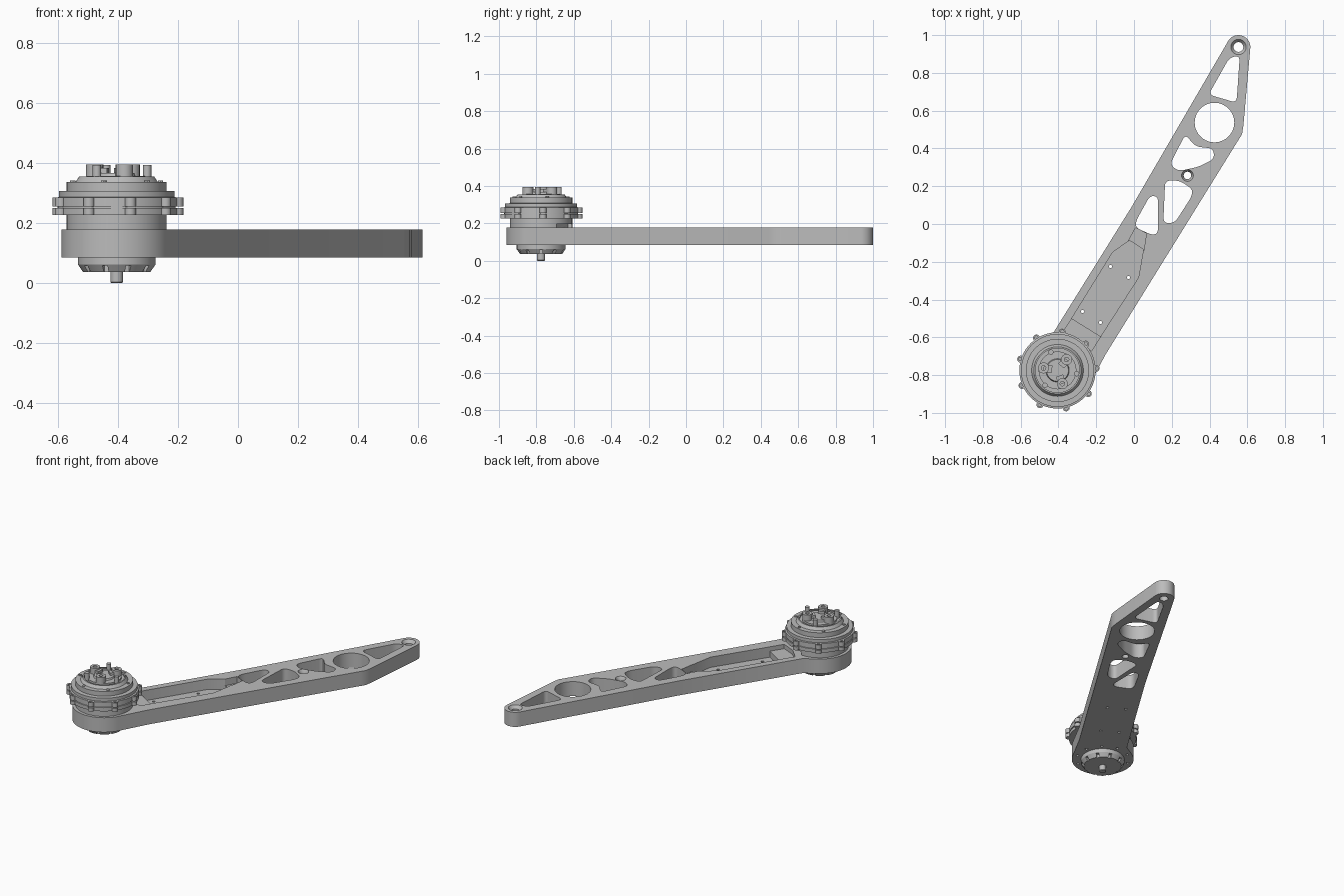
import bpy, bmesh
from math import radians, cos, sin, tau
from mathutils import Vector

cube = bpy.data.objects.get("Cube")
if cube:
    bpy.data.objects.remove(cube, do_unlink=True)

grey = bpy.data.materials.new("machined_grey")
grey.use_nodes = True
grey.diffuse_color = (0.5, 0.5, 0.5, 1)
grey.node_tree.nodes["Principled BSDF"].inputs["Base Color"].default_value = (0.5, 0.5, 0.5, 1)

HUB = Vector((-0.405, -0.775))
TIP = Vector((0.553, 0.937))
MID = Vector((0.283, 0.257))
LOW, HIGH = 0.085, 0.178          # arm underside and top


def polar(r, deg, c=HUB):
    return Vector((c[0] + r * cos(radians(deg)), c[1] + r * sin(radians(deg))))


def arc(c, r, a, b, n):
    return [polar(r, a + (b - a) * i / n, c) for i in range(n + 1)]


def circle(c, r, n=20):
    return [polar(r, 360 * i / n, c) for i in range(n)]


def fillet(points, r=0.03, n=5):
    """Round every corner of a polygon."""
    pts, out = [Vector(p) for p in points], []
    for i, p in enumerate(pts):
        a, b = pts[i - 1] - p, pts[(i + 1) % len(pts)] - p
        a = p + a.normalized() * min(r, a.length * 0.48)
        b = p + b.normalized() * min(r, b.length * 0.48)
        for k in range(n + 1):
            t = k / n
            out.append(a * (1 - t) ** 2 + p * 2 * t * (1 - t) + b * t * t)
    return out


def make(name, bm):
    bmesh.ops.recalc_face_normals(bm, faces=bm.faces)
    me = bpy.data.meshes.new(name)
    bm.to_mesh(me)
    bm.free()
    ob = bpy.data.objects.new(name, me)
    bpy.context.collection.objects.link(ob)
    me.materials.append(grey)
    return ob


def prism(name, pts, z0, z1, top=None):
    """Extrude an outline; a second outline at the top makes a taper."""
    bm = bmesh.new()
    lo = [bm.verts.new((p[0], p[1], z0)) for p in pts]
    hi = [bm.verts.new((p[0], p[1], z1)) for p in (top or pts)]
    bm.faces.new(lo[::-1])
    bm.faces.new(hi)
    for i in range(len(lo)):
        bm.faces.new((lo[i - 1], lo[i], hi[i], hi[i - 1]))
    return make(name, bm)


def lathe(name, profile, n=64):
    bm = bmesh.new()
    vs = [bm.verts.new((HUB.x + r, HUB.y, z)) for r, z in profile]
    es = [bm.edges.new(pair) for pair in zip(vs, vs[1:])]
    bmesh.ops.spin(bm, geom=vs + es, cent=HUB.to_3d(), axis=(0, 0, 1), angle=tau, steps=n)
    bmesh.ops.remove_doubles(bm, verts=bm.verts, dist=1e-5)
    return make(name, bm)


def cut(target, cutters):
    for c in cutters:
        m = target.modifiers.new("cut", "BOOLEAN")
        m.operation, m.solver, m.object = "DIFFERENCE", "EXACT", c
    bpy.context.view_layer.update()
    dg = bpy.context.evaluated_depsgraph_get()
    mesh = bpy.data.meshes.new_from_object(target.evaluated_get(dg))
    target.modifiers.clear()
    target.data = mesh
    for c in cutters:
        bpy.data.objects.remove(c, do_unlink=True)


# Arm outline: round hub end, pointed tip
outline = (arc(HUB, 0.185, 120, 332, 40) + [(-0.15, -0.69), (0.553, 0.445), (0.572, 0.475), (0.579, 0.52)]
           + arc(TIP, 0.063, -5, 150, 16) + [(-0.013, 0.09), (-0.426, -0.574)])
arm = prism("arm", outline, LOW, HIGH)

# Lightening windows
windows = [
    [(0.505, 0.88), (0.56, 0.892), (0.543, 0.642), (0.395, 0.685)],
    [(0.272, 0.475), (0.325, 0.41), (0.42, 0.4), (0.425, 0.345), (0.34, 0.302), (0.235, 0.28), (0.19, 0.315)],
    [(0.165, 0.23), (0.24, 0.23), (0.31, 0.185), (0.305, 0.145), (0.215, 0.005), (0.155, 0.005)],
    [(0.085, 0.15), (0.128, 0.145), (0.128, -0.045), (0.1, -0.06), (0.01, -0.02), (0.01, 0.015)],
]
holes = [prism("window_cutter", fillet(w), 0, 0.3) for w in windows]
holes.append(prism("round_cutter", circle((0.426, 0.537), 0.105, 28), 0, 0.3))

# Countersunk pivot holes
for c, r in ((TIP, 0.026), (MID, 0.02)):
    holes.append(prism("bore_cutter", circle(c, r), 0, 0.3))
    holes.append(prism("sink_cutter", circle(c, r), HIGH - 0.02, HIGH + 0.001, circle(c, r * 1.6)))

# Stepped pocket: deep bay, shelf next to the window, shallow bay beside the hub
bay = [(-0.33, -0.50), (-0.113, -0.15), (-0.024, -0.087), (0.05, -0.135), (0.024, -0.283), (-0.177, -0.595)]
shelf = [(-0.03, -0.09), (0.008, -0.02), (0.066, -0.05), (0.052, -0.14)]
inner = [(-0.328, -0.498), (-0.175, -0.593), (-0.225, -0.672), (-0.31, -0.635), (-0.375, -0.57)]
holes += [prism("bay_cutter", bay, 0.112, 0.3), prism("shelf_cutter", shelf, 0.135, 0.3),
          prism("inner_cutter", inner, 0.15, 0.3)]
for p in ((-0.124, -0.225), (-0.029, -0.283), (-0.272, -0.463), (-0.177, -0.521)):
    holes.append(prism("screw_cutter", circle(p, 0.009, 12), 0, 0.3))

# Bolt holes in the underside around the hub
for i in range(10):
    holes.append(prism("bolt_cutter", circle(polar(0.157, 36 * i + 12), 0.009, 12), 0, 0.1))
cut(arm, holes)

# Gearbox body, lower cap to upper bearing
body = lathe("motor_body", [
    (0, 0.037), (0.113, 0.037), (0.13, 0.062), (0.13, 0.177), (0.167, 0.177), (0.167, 0.227),
    (0.202, 0.227), (0.202, 0.25), (0.197, 0.251), (0.197, 0.255), (0.202, 0.256), (0.202, 0.285),
    (0.193, 0.287), (0.193, 0.307), (0.167, 0.308), (0.167, 0.338), (0.137, 0.338), (0.125, 0.356),
    (0.117, 0.356), (0.117, 0.346), (0, 0.346)])
notches = []
for i in range(10):
    a = 36 * i
    notches.append(prism("notch_cutter", [polar(0.108, a - 4), polar(0.15, a - 4),
                                          polar(0.15, a + 4), polar(0.108, a + 4)], 0.02, 0.058))
notches.append(prism("cable_cutter", [polar(0.145, 30), polar(0.26, 30), polar(0.26, 86), polar(0.145, 86)],
                     0.15, 0.198))
cut(body, notches)

lathe("output_shaft", [(0, 0), (0.018, 0), (0.021, 0.004), (0.021, 0.05), (0, 0.05)], 24)

# Bolt ears round the flange, in two halves
for i in range(9):
    a = 40 * i + 3
    for part, z0, z1 in (("lower", 0.227, 0.25), ("upper", 0.256, 0.285)):
        ear = prism(f"flange_ear_{part}_{i}", circle(polar(0.204, a), 0.0185, 16), z0, z1)
        if part == "upper":
            cut(ear, [prism("ear_cutter", circle(polar(0.206, a), 0.009, 12), 0.27, 0.3)])

# Cover screws
for i in range(6):
    prism(f"cover_screw_{i}", circle(polar(0.15, 60 * i + 13), 0.009, 12), 0.33, 0.343)

# Carrier on top: hub plate, three arms with bored posts, three screws between
lathe("carrier_plate", [(0, 0.34), (0.1, 0.34), (0.1, 0.358), (0.062, 0.358), (0.058, 0.368), (0, 0.368)], 40)
for i in range(3):
    a = 120 * i + 50
    side = polar(0.02, a + 90) - HUB
    inside, outside = polar(0.03, a), polar(0.075, a)
    prism(f"carrier_arm_{i}", [inside - side, outside - side, outside + side, inside + side], 0.345, 0.384)
    post = prism(f"carrier_post_{i}", circle(polar(0.075, a), 0.029), 0.345, 0.396)
    cut(post, [prism("post_cutter", circle(polar(0.075, a), 0.012, 14), 0.375, 0.42)])
    prism(f"carrier_screw_{i}", circle(polar(0.103, a + 60), 0.014, 14), 0.345, 0.394)

# Smooth the round walls, keep the edges sharp
for ob in bpy.context.view_layer.objects:
    ob.select_set(ob.type == "MESH" and grey.name in ob.data.materials)
bpy.context.view_layer.objects.active = arm
bpy.ops.object.shade_smooth_by_angle(angle=radians(30))
